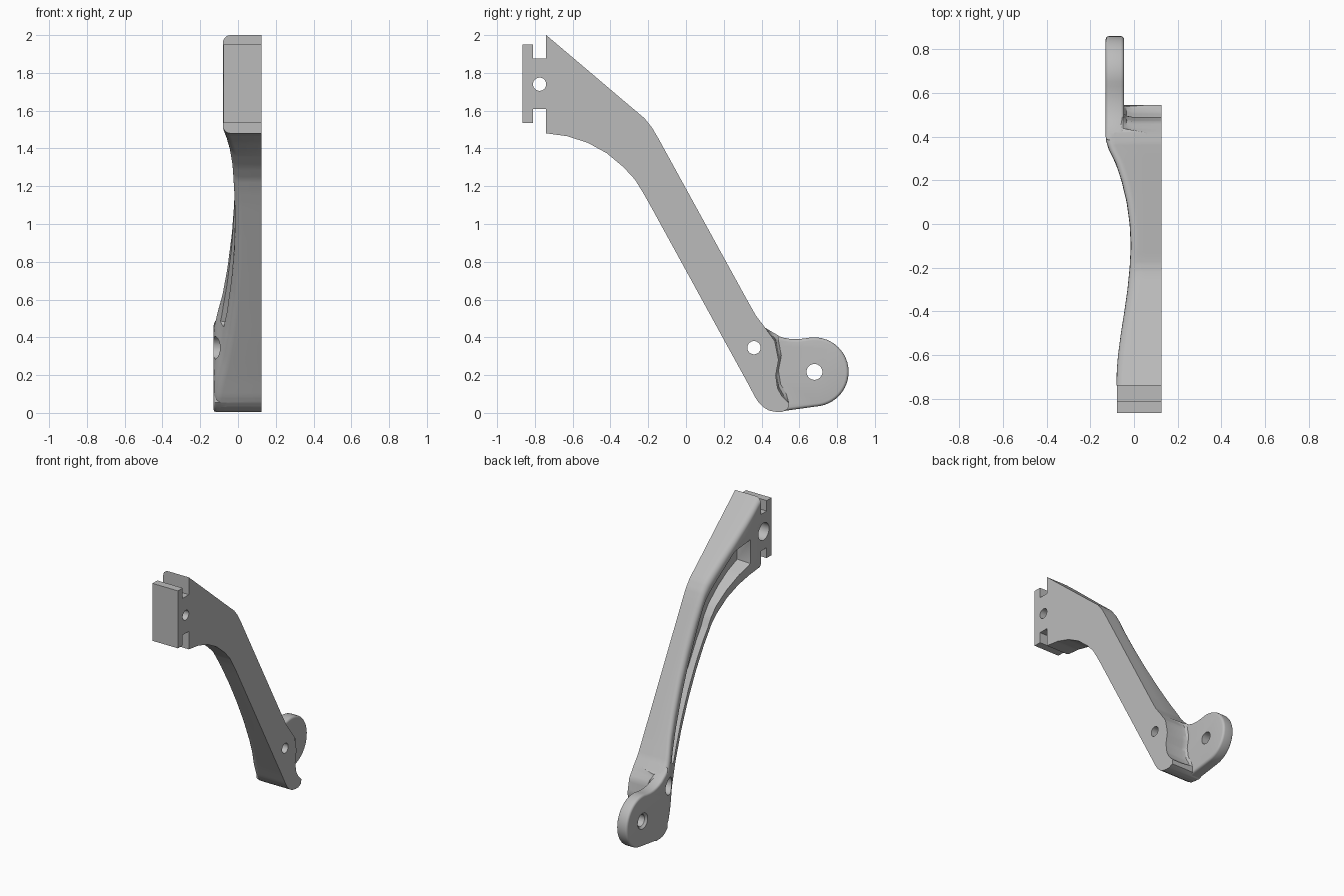
import bpy, bmesh, math
from mathutils import Vector

if "Cube" in bpy.data.objects:
    bpy.data.objects.remove(bpy.data.objects["Cube"])

grey = bpy.data.materials.new("matte grey")
grey.diffuse_color = (0.5, 0.5, 0.5, 1)
grey.use_nodes = True
grey.node_tree.nodes["Principled BSDF"].inputs["Base Color"].default_value = grey.diffuse_color
RIGHT = 0.125


def lerp_table(table, v):
    """Piecewise linear lookup in (position, value) pairs."""
    if v <= table[0][0]:
        return table[0][1]
    for (a, fa), (b, fb) in zip(table, table[1:]):
        if v <= b:
            return fa + (fb - fa) * (v - a) / (b - a)
    return table[-1][1]


def make_object(name, bm):
    bmesh.ops.recalc_face_normals(bm, faces=bm.faces)
    me = bpy.data.meshes.new(name)
    bm.to_mesh(me)
    bm.free()
    me.materials.append(grey)
    ob = bpy.data.objects.new(name, me)
    bpy.context.collection.objects.link(ob)
    return ob


def loft(name, rings):
    bm = bmesh.new()
    rows = [[bm.verts.new(p) for p in ring] for ring in rings]
    n = len(rows[0])
    for a, b in zip(rows, rows[1:]):
        for i in range(n):
            bm.faces.new((a[i], a[(i + 1) % n], b[(i + 1) % n], b[i]))
    bm.faces.new(rows[0])
    bm.faces.new(rows[-1][::-1])
    return make_object(name, bm)


def cylinder(name, y, z, r, x0, x1, r1=None):
    """Round cutter along x."""
    ring = [(math.cos(i * math.tau / 40), math.sin(i * math.tau / 40)) for i in range(40)]
    return loft(name, [[(x, y + q * c, z + q * s) for c, s in ring]
                       for x, q in ((x0, r), (x1, r if r1 is None else r1))])


def box(name, x0, x1, y0, y1, z0, z1):
    return loft(name, [[(x, y0, z0), (x, y1, z0), (x, y1, z1), (x, y0, z1)] for x in (x0, x1)])


def combine(target, other, op):
    mod = target.modifiers.new(op.lower(), 'BOOLEAN')
    mod.operation, mod.solver, mod.object = op, 'EXACT', other
    bpy.context.view_layer.objects.active = target
    bpy.ops.object.modifier_apply(modifier=mod.name)
    bpy.data.objects.remove(other)


# Left surface of the arm, x by y
LEFT = [(-0.74, -0.08), (-0.67, -0.079), (-0.6, -0.073), (-0.5, -0.06), (-0.4, -0.044),
        (-0.3, -0.03), (-0.2, -0.02), (-0.1, -0.015), (0, -0.02), (0.1, -0.034),
        (0.2, -0.058), (0.28, -0.085), (0.34, -0.115), (0.38, -0.128)]
FLOOR = [(-0.6, 0.03), (0, 0.03), (0.3, -0.04)]

# Upper and lower edge of the arm (y, z, y, z)
PAIRS = [(-0.74, 2.0, -0.74, 1.48), (-0.63, 1.907, -0.63, 1.465), (-0.5, 1.797, -0.52, 1.43),
         (-0.36, 1.678, -0.42, 1.375), (-0.22, 1.56, -0.33, 1.30), (-0.18, 1.51, -0.27, 1.235),
         (-0.15, 1.46, -0.23, 1.17), (-0.06, 1.296, -0.19, 1.10), (0.32, 0.604, 0.14, 0.498),
         (0.37, 0.515, 0.20, 0.388), (0.42, 0.45, 0.27, 0.261), (0.47, 0.38, 0.32, 0.17),
         (0.49, 0.28, 0.365, 0.085), (0.475, 0.2, 0.385, 0.055), (0.485, 0.13, 0.41, 0.03),
         (0.51, 0.085, 0.44, 0.012), (0.545, 0.05, 0.48, 0.005), (0.54, 0.02, 0.51, 0.006)]


def arm_ring(t):
    """Cross-section with rounded left edges, a pocket and a flare towards the tab."""
    i = min(int(t), len(PAIRS) - 2)
    p = [a + (b - a) * (t - i) for a, b in zip(PAIRS[i], PAIRS[i + 1])]
    up, low = Vector(p[:2]), Vector(p[2:])
    w = (up - low).length
    d = (up - low) / w
    r = min(0.04, 0.3 * w)
    top_rim = min(lerp_table([(1, 0.17), (2.2, 0.07), (7, 0.06), (8.8, 0.08)], t), 0.42 * w)
    low_rim = min(lerp_table([(1, 0.10), (3, 0.08), (7, 0.06), (8.8, 0.08)], t), 0.42 * w)
    flare = lerp_table([(10, 0), (11, 0.035), (15, 0.035), (16, 0)], t)
    pocket = 1.015 < t < 8.82
    ring = []

    def add(s, x=None, depth=0.0, sunk=False):
        q = low + d * s
        if x is None:
            x = lerp_table(LEFT, q.x) + depth
            if sunk and pocket:
                x = max(x + 0.02, lerp_table(FLOOR, q.x))
        ring.append((x, q.x, q.y))

    add(0, RIGHT)
    add(w, RIGHT)
    add(w, -0.005 if flare else 0.06)
    if flare:
        add(w + flare * 0.3, -0.034)
        add(w + flare, -0.05)
    else:
        add(w, 0.055)
        add(w, 0.05)
    steps = [k * math.pi / 10 for k in range(6)]
    for a in steps:
        add(w - r * (1 - math.cos(a)), depth=r * (1 - math.sin(a)))
    add(w - top_rim)
    add(w - top_rim - 0.004, sunk=True)
    add(low_rim + 0.004, sunk=True)
    add(low_rim)
    for a in reversed(steps):
        add(r * (1 - math.cos(a)), depth=r * (1 - math.sin(a)))
    return ring


# Arm
ts = [1.01, 1.02, 8.81, 8.83]
for i in range(len(PAIRS) - 1):
    n = 16 if i == 7 else 4
    ts += [i + k / n for k in range(n)]
arm = loft("bracket_arm", [arm_ring(t) for t in sorted(ts) + [len(PAIRS) - 1]])

# Rounded mounting tab
outline = [(0.385, 0.49), (0.42, 0.45), (0.46, 0.42), (0.49, 0.406), (0.52, 0.397),
           (0.555, 0.391), (0.59, 0.39), (0.63, 0.394)]
for k in range(25):
    a = math.radians(98 - k * 178 / 24)
    outline.append((0.678 + 0.183 * math.cos(a), 0.217 + 0.183 * math.sin(a)))
outline += [(0.48, 0.005), (0.44, 0.012), (0.41, 0.03), (0.385, 0.055)]
tab = loft("mounting_tab", [[(x, y, z) for y, z in outline] for x in (-0.13, -0.045)])
bm = bmesh.new()
bm.from_mesh(tab.data)
rim = [e for e in bm.edges if abs(e.verts[0].co.x - e.verts[1].co.x) < 1e-5]
bmesh.ops.bevel(bm, geom=rim, offset=0.016, segments=4, profile=0.5, affect='EDGES')
bm.to_mesh(tab.data)
bm.free()
combine(arm, tab, 'UNION')

# Front plate and the neck behind it
combine(arm, box("neck", -0.078, RIGHT, -0.83, -0.72, 1.61, 1.875), 'UNION')
combine(arm, box("front_plate", -0.078, RIGHT, -0.865, -0.81, 1.535, 1.95), 'UNION')

# Bolt holes with wider mouths on the left
for y, z, r, mouth, x1 in ((-0.775, 1.74, 0.035, 0.062, 0.0), (0.36, 0.345, 0.035, 0.06, -0.03)):
    combine(arm, cylinder("hole", y, z, r, -0.3, 0.3), 'DIFFERENCE')
    combine(arm, cylinder("hole_mouth", y, z, mouth, -0.3, x1), 'DIFFERENCE')
combine(arm, cylinder("tab_hole", 0.68, 0.217, 0.042, -0.3, 0.3), 'DIFFERENCE')
combine(arm, cylinder("tab_countersink", 0.68, 0.217, 0.062, -0.135, -0.11, 0.037), 'DIFFERENCE')

bpy.ops.object.select_all(action='DESELECT')
arm.select_set(True)
bpy.context.view_layer.objects.active = arm
bpy.ops.object.shade_smooth_by_angle(angle=math.radians(30))
